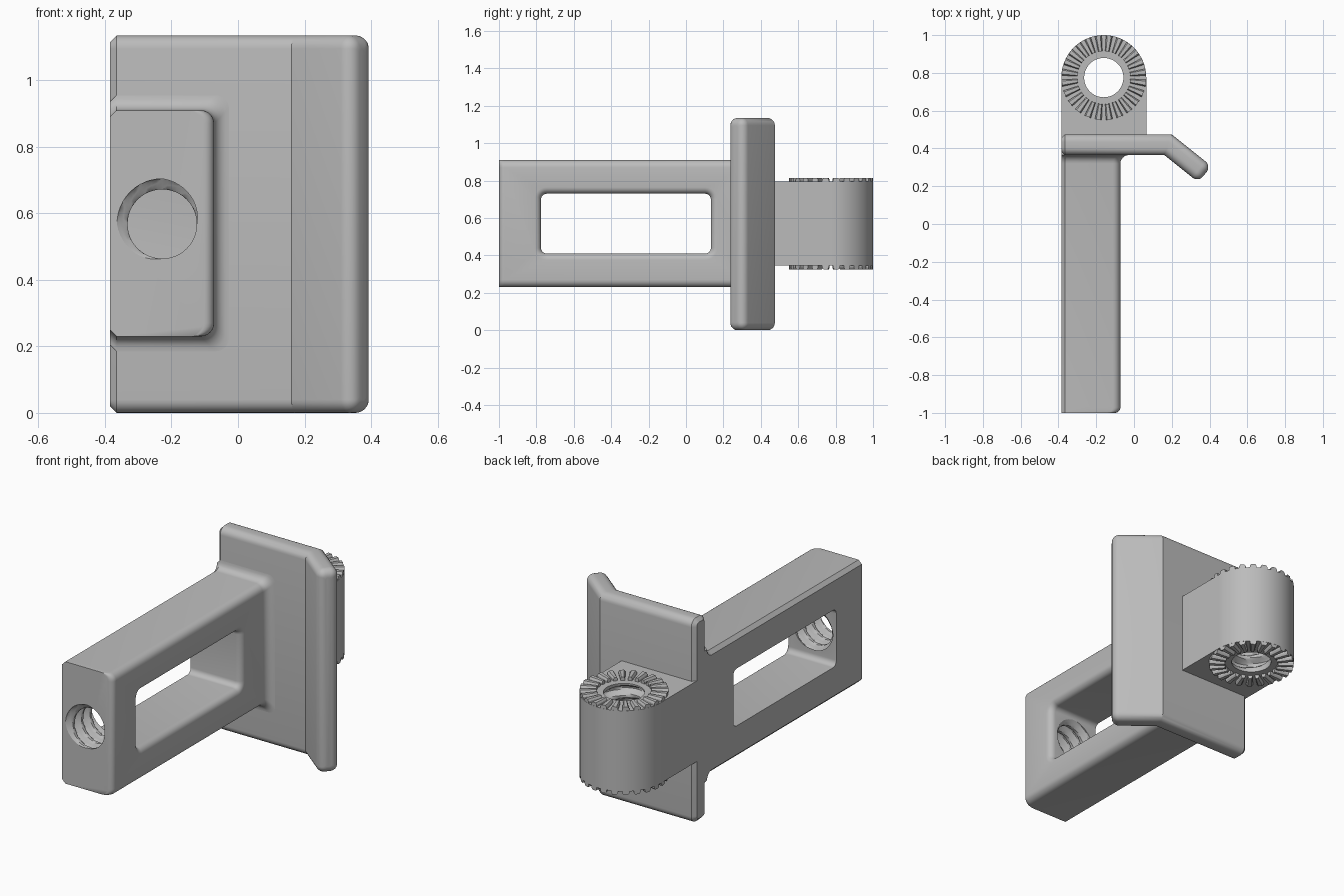
import bpy, bmesh
from math import sin, cos, pi, radians
from mathutils import Vector

old = bpy.data.objects.get("Cube")
if old:
    bpy.data.objects.remove(old, do_unlink=True)

grey = bpy.data.materials.new("plain grey")
grey.use_nodes = True
grey.diffuse_color = (0.5, 0.5, 0.5, 1)
grey.node_tree.nodes["Principled BSDF"].inputs["Base Color"].default_value = (0.5, 0.5, 0.5, 1)

QUARTER = [i * pi / 12 for i in range(7)]


def add_loft(bm, rings):
    """Skin a list of equal closed rings and cap both ends."""
    loops = [[bm.verts.new(p) for p in ring] for ring in rings]
    n = len(loops[0])
    for a, b in zip(loops, loops[1:]):
        for i in range(n):
            j = (i + 1) % n
            bm.faces.new((a[i], a[j], b[j], b[i]))
    bm.faces.new(loops[0][::-1])
    bm.faces.new(loops[-1])


def finish(name, bm):
    bmesh.ops.recalc_face_normals(bm, faces=bm.faces)
    mesh = bpy.data.meshes.new(name)
    bm.to_mesh(mesh)
    bm.free()
    mesh.materials.append(grey)
    obj = bpy.data.objects.new(name, mesh)
    bpy.context.collection.objects.link(obj)
    return obj


def loft(name, rings):
    bm = bmesh.new()
    add_loft(bm, rings)
    return finish(name, bm)


def activate(obj):
    bpy.ops.object.select_all(action='DESELECT')
    obj.select_set(True)
    bpy.context.view_layer.objects.active = obj


def smooth(obj):
    activate(obj)
    bpy.ops.object.shade_smooth_by_angle(angle=radians(30))


def cut(obj, cutter):
    activate(obj)
    cutter.hide_render = True
    mod = obj.modifiers.new("cut", 'BOOLEAN')
    mod.operation = 'DIFFERENCE'
    mod.solver = 'EXACT'
    mod.object = cutter
    bpy.ops.object.modifier_apply(modifier=mod.name)
    bpy.data.objects.remove(cutter, do_unlink=True)


def rounded(u0, u1, v0, v1, right, left=None):
    """Rectangle outline, right corners round; left ones chamfered if given."""
    pts = []
    corners = ((u1, v0, -1, 1, right), (u1, v1, 0, 1, right),
               (u0, v1, 1, -1, left), (u0, v0, 2, -1, left))
    for u, v, quad, side, r in corners:
        chamfer = r is not None and side < 0
        r = right if r is None else r
        cu = u - r * side
        cv = v + r if v == v0 else v - r
        for t in ([0, pi / 2] if chamfer else QUARTER):
            a = quad * pi / 2 + t
            pts.append((cu + r * cos(a), cv + r * sin(a)))
    return pts


def thread_cutter(name, place, start, end, fade):
    """Threaded bore: a cylinder whose radius swells along a helix."""
    pitch, steps, n = 0.075, 56, 48
    rings = []
    for k in range(steps + 1):
        s = start + (end - start) * k / steps
        ease = 1.0
        if fade:
            ease = max(0, min(1, (min(s - start, end - s) - 0.06) / 0.02))
        ring = []
        for i in range(n):
            a = 2 * pi * i / n
            phase = (s / pitch + (a - 0.75 * pi) / (2 * pi) + 0.5) % 1 - 0.5
            swell = max(0, min(1, 1.5 - 4 * abs(phase)))
            r = 0.104 + 0.032 * swell * ease
            ring.append(place(r * cos(a), r * sin(a), s))
        rings.append(ring)
    return loft(name, rings)


# Arm: rounded bar with a flush left side and a flared root
X0, X1, Z0, Z1 = -0.385, -0.072, 0.23, 0.91
R = 0.045
sections = [(-1 + 0.03 * (1 - cos(a)), 0, 0.03 * (1 - sin(a))) for a in QUARTER]
sections += [(0.365 - R + R * sin(a), R * (1 - cos(a)), 0) for a in QUARTER]
sections.append((0.44, R, 0))
arm = loft("slotted_arm", [
    [(x, y, z) for x, z in rounded(X0, X1 + g - inset, Z0 - g, Z1 + g, 0.04, 0.02)]
    for y, g, inset in sections])

# Slot through the arm, softened on one side
F = 0.035
steps = [(-0.45, 0)] + [(X1 - F + F * sin(a), F * (1 - cos(a))) for a in QUARTER]
steps.append((0.0, F))
cut(arm, loft("slot_cutter", [
    [(x, y, z) for y, z in rounded(-0.775 - g, 0.133 + g, 0.41 - g, 0.73 + g, 0.03 + g)]
    for x, g in steps]))

# Threaded hole in the arm's front end
cut(arm, thread_cutter("arm_thread_cutter",
                       lambda u, v, s: (-0.228 + u, -1 + s, 0.568 + v), -0.05, 0.3, False))
smooth(arm)

# Bent plate: rounded cross-section swept along the bend
T, H, E = 0.055, 1.135, 0.04
bend = Vector((0.18, 0.42))
d = Vector((0.78, -0.625)).normalized()
side = Vector((-d.y, d.x))
mitre = Vector((side.x, side.y + 1)).normalized()
mitre /= mitre.y
stations = [(Vector((X0, 0.42)), Vector((0, 1)), 0.02),
            (Vector((X0 + 0.02, 0.42)), Vector((0, 1)), 0),
            (bend, mitre, 0)]
for a in QUARTER:
    stations.append((bend + d * (0.25 - E + E * sin(a)), side, E * (1 - cos(a))))
rings = []
for c, across, inset in stations:
    ring = []
    for u, z in rounded(-T + inset, T - inset, inset, H - inset, max(0.012, E - inset)):
        p = c + across * u
        ring.append((p.x, p.y, z))
    rings.append(ring)
smooth(loft("bent_plate", rings))

# Hinge lug: round-ended block with a threaded bore
CX, CY, RL = -0.16, 0.775, 0.225
outline = [(CX + RL, 0.42)]
outline += [(CX + RL * cos(pi * i / 32), CY + RL * sin(pi * i / 32)) for i in range(33)]
outline.append((CX - RL, 0.42))
LOW, HIGH = 0.345, 0.795
lug = loft("hinge_lug", [[(x, y, z) for x, y in outline] for z in (LOW, HIGH)])
cut(lug, thread_cutter("lug_thread_cutter",
                       lambda u, v, s: (CX + u, CY + v, LOW + s), -0.05, 0.5, True))
smooth(lug)

# Radial locking teeth on both ends of the lug
TEETH = 24
for name, base, up in (("upper_teeth", HIGH, 1), ("lower_teeth", LOW, -1)):
    bm = bmesh.new()
    for k in range(TEETH):
        a = 2 * pi * (k + 0.5) / TEETH
        out, along = Vector((cos(a), sin(a), 0)), Vector((-sin(a), cos(a), 0))
        ends = []
        for r, w in ((0.14, 0.011), (RL - 0.001, 0.018)):
            mid = Vector((CX, CY, base)) + out * r
            ends.append([mid + along * (w * f) + Vector((0, 0, up * h)) for f, h in
                         ((-1, -0.005), (-1, 0.01), (-0.6, 0.02), (0.6, 0.02), (1, 0.01), (1, -0.005))])
        add_loft(bm, ends)
    finish(name, bm)
